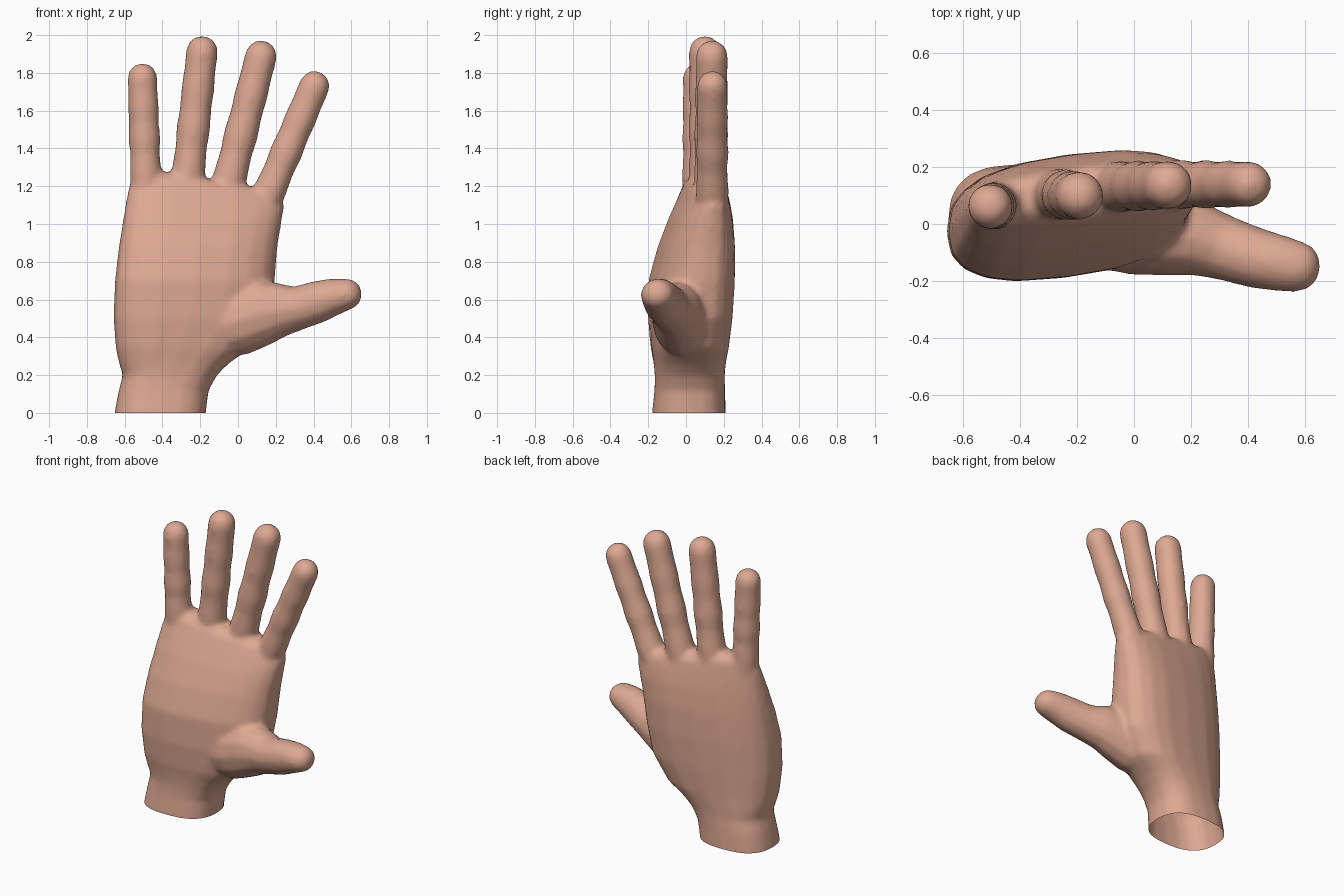
import bpy, bmesh, math
from mathutils import Vector

if "Cube" in bpy.data.objects:
    bpy.data.objects.remove(bpy.data.objects["Cube"])

skin = bpy.data.materials.new("skin")
skin.diffuse_color = (0.73, 0.395, 0.29, 1)
skin.use_nodes = True
skin.node_tree.nodes["Principled BSDF"].inputs["Base Color"].default_value = skin.diffuse_color


def power(v, e):
    return math.copysign(abs(v) ** e, v)


def loft(bm, rings):
    """Bridge equal rings of points and cap both ends."""
    rows = [[bm.verts.new(p) for p in ring] for ring in rings]
    n = len(rows[0])
    for a, b in zip(rows, rows[1:]):
        for i in range(n):
            j = (i + 1) % n
            bm.faces.new((a[i], a[j], b[j], b[i]))
    bm.faces.new(rows[0][::-1])
    bm.faces.new(rows[-1])


def palm_ring(z, x0, x1, y0, y1, tilt, slant, n=20):
    """Boxy oval section; tilt turns it in plan, slant lowers the thumb side."""
    ring = []
    for i in range(n):
        t = math.tau * i / n
        dx = (x1 - x0) / 2 * power(math.cos(t), 0.75)
        dy = (y1 - y0) / 2 * power(math.sin(t), 0.8)
        ring.append(((x0 + x1) / 2 + dx, (y0 + y1) / 2 + dy + tilt * dx, z + slant * dx))
    return ring


def digit(bm, path, n=12):
    """Tube along (x, y, z, in-plane radius, depth radius) with a domed tip."""
    pts = [Vector(p[:3]) for p in path]
    rad = [p[3:] for p in path]
    d = (pts[-1] - pts[-2]).normalized()
    end, (r, q) = pts[-1], rad[-1]
    for a in (30, 55, 78):
        s, c = math.sin(math.radians(a)), math.cos(math.radians(a))
        pts.append(end + d * r * 0.95 * s)
        rad.append((r * c, q * c))
    rings = []
    for i, p in enumerate(pts):
        t = (pts[min(i + 1, len(pts) - 1)] - pts[max(i - 1, 0)]).normalized()
        side = Vector((0, 1, 0)).cross(t).normalized()
        deep = t.cross(side)
        rings.append([p + side * rad[i][0] * math.cos(math.tau * k / n)
                      + deep * rad[i][1] * math.sin(math.tau * k / n) for k in range(n)])
    loft(bm, rings)


bm = bmesh.new()

# wrist and palm: z, x range, y range, tilt, slant
loft(bm, [palm_ring(*s) for s in (
    (-0.10, -0.66, -0.17, -0.18, 0.21, 0.02, 0),
    (0.00, -0.655, -0.17, -0.18, 0.21, 0.02, 0),
    (0.12, -0.632, -0.155, -0.167, 0.207, 0.03, 0),
    (0.20, -0.61, -0.11, -0.165, 0.205, 0.05, 0),
    (0.26, -0.63, -0.05, -0.17, 0.21, 0.07, 0),
    (0.34, -0.648, 0.06, -0.18, 0.22, 0.10, 0),
    (0.50, -0.66, 0.16, -0.19, 0.235, 0.12, 0),
    (0.70, -0.653, 0.195, -0.185, 0.245, 0.13, 0),
    (0.88, -0.632, 0.21, -0.135, 0.245, 0.13, 0),
    (1.03, -0.606, 0.232, -0.075, 0.235, 0.12, -0.04),
    (1.13, -0.585, 0.245, -0.025, 0.22, 0.11, -0.10),
    (1.20, -0.56, 0.235, 0.01, 0.205, 0.10, -0.15),
    (1.235, -0.52, 0.19, 0.05, 0.17, 0.09, -0.17))])

# four fingers: base, tip centre, radius
fingers = (
    ((-0.485, 0.065, 1.15), (-0.506, 0.062, 1.775), 0.081),
    ((-0.280, 0.105, 1.12), (-0.190, 0.100, 1.915), 0.086),
    ((-0.085, 0.130, 1.08), (0.122, 0.137, 1.890), 0.087),
    ((0.115, 0.138, 1.05), (0.405, 0.140, 1.732), 0.083))
for a, b, r in fingers:
    a, b = Vector(a), Vector(b)
    # slight swellings at the joints
    profile = ((0, 1.05), (0.2, 1.06), (0.36, 0.98), (0.48, 1.06), (0.62, 0.98),
               (0.74, 1.03), (0.87, 0.98), (1, 1.0))
    digit(bm, [(*a.lerp(b, t), r * w, r * w) for t, w in profile])

# thumb
digit(bm, [(-0.20, 0.00, 0.44, 0.16, 0.14),
           (0.00, -0.02, 0.485, 0.185, 0.16),
           (0.14, -0.04, 0.535, 0.175, 0.145),
           (0.23, -0.055, 0.545, 0.145, 0.13),
           (0.32, -0.085, 0.555, 0.118, 0.115),
           (0.43, -0.12, 0.590, 0.113, 0.108),
           (0.52, -0.14, 0.618, 0.098, 0.10),
           (0.575, -0.15, 0.628, 0.086, 0.092)])

bmesh.ops.recalc_face_normals(bm, faces=bm.faces)
mesh = bpy.data.meshes.new("hand")
bm.to_mesh(mesh)
bm.free()
hand = bpy.data.objects.new("hand", mesh)
bpy.context.collection.objects.link(hand)

# fuse the parts into one skin and soften the webs
remesh = hand.modifiers.new("fuse", "REMESH")
remesh.mode = "VOXEL"
remesh.voxel_size = 0.016
soften = hand.modifiers.new("soften", "SMOOTH")
soften.factor = 0.5
soften.iterations = 8
fused = bpy.data.meshes.new_from_object(
    hand.evaluated_get(bpy.context.evaluated_depsgraph_get()))
hand.modifiers.clear()

# cut the wrist off open at the base
bm = bmesh.new()
bm.from_mesh(fused)
bmesh.ops.bisect_plane(bm, geom=bm.verts[:] + bm.edges[:] + bm.faces[:],
                       plane_co=(0, 0, 0), plane_no=(0, 0, 1), clear_inner=True)
for f in bm.faces:
    f.smooth = True
    f.material_index = 0
bm.to_mesh(fused)
bm.free()
fused.materials.clear()
fused.materials.append(skin)
hand.data = fused
